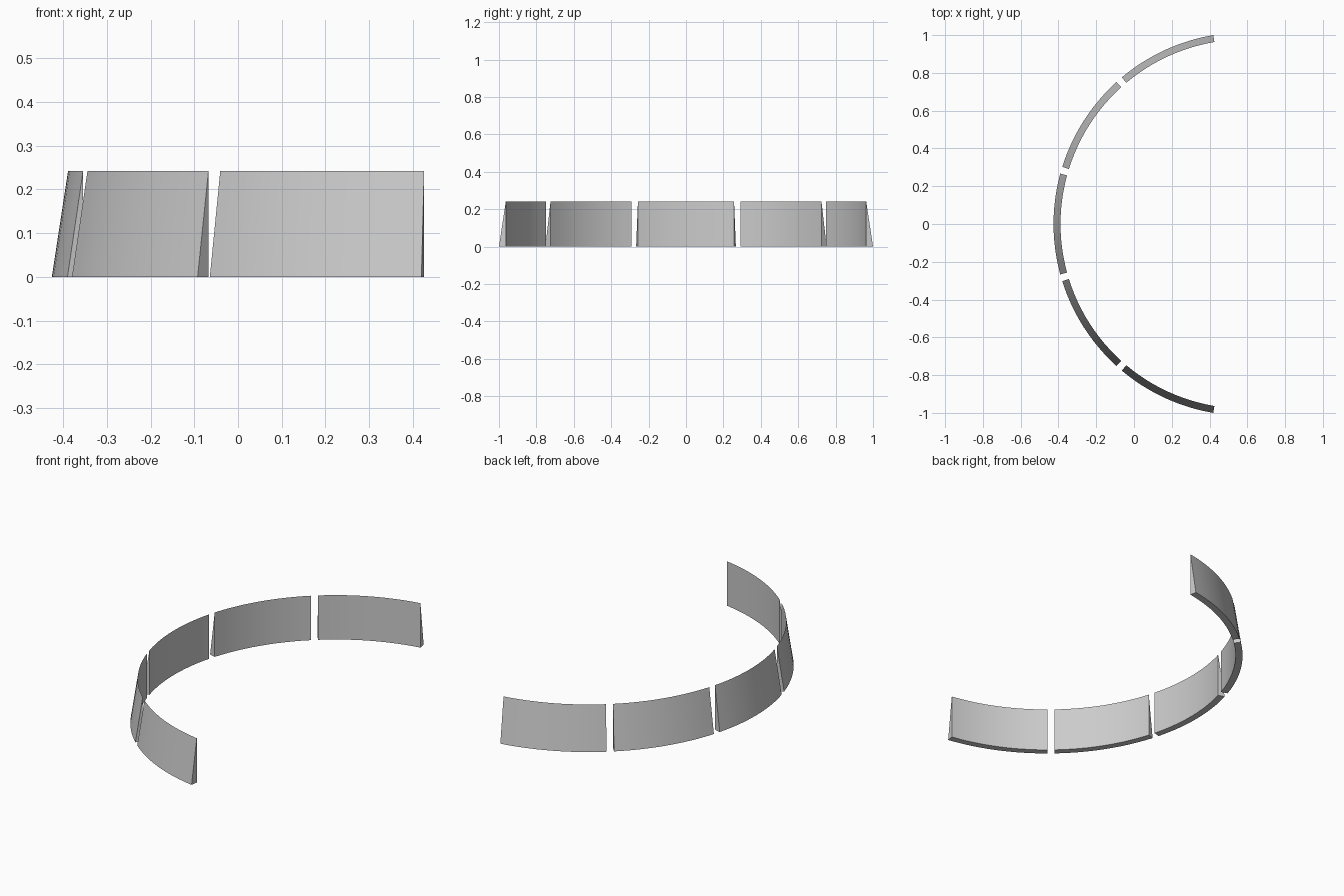
import bpy
import bmesh
from math import sin, cos, radians

cube = bpy.data.objects.get("Cube")
if cube:
    bpy.data.objects.remove(cube, do_unlink=True)

OUTER, INNER, HEIGHT = 1.014, 0.977, 0.242   # wedge section, radii from the arc centre
CENTRE_X = 0.588
SPAN, GAP = 30.5, 2.1                        # degrees per panel and between panels
STEPS = 12

grey = bpy.data.materials.new("plain grey")
grey.use_nodes = True
colour = (0.6, 0.6, 0.6, 1)
grey.diffuse_color = colour
grey.node_tree.nodes["Principled BSDF"].inputs["Base Color"].default_value = colour


def curved_panel(name, middle):
    """Sweep a triangular section, upright inside and sloping outside, along an arc."""
    section = [(OUTER, 0), (INNER, 0), (INNER, HEIGHT)]
    bm = bmesh.new()
    rings = []
    for i in range(STEPS + 1):
        a = radians(middle - SPAN / 2 + SPAN * i / STEPS)
        rings.append([bm.verts.new((CENTRE_X - r * cos(a), r * sin(a), z)) for r, z in section])
    for here, after in zip(rings, rings[1:]):
        for j in range(3):
            k = (j + 1) % 3
            bm.faces.new((here[j], here[k], after[k], after[j]))
    bm.faces.new(rings[0])
    bm.faces.new(rings[-1])
    bmesh.ops.recalc_face_normals(bm, faces=bm.faces)
    mesh = bpy.data.meshes.new(name)
    bm.to_mesh(mesh)
    bm.free()
    mesh.materials.append(grey)
    panel = bpy.data.objects.new(name, mesh)
    bpy.context.collection.objects.link(panel)
    return panel


# Five equal panels from front to back
names = ["front_panel", "front_middle_panel", "centre_panel", "back_middle_panel", "back_panel"]
panels = [curved_panel(n, (i - 2) * (SPAN + GAP)) for i, n in enumerate(names)]

# Smooth curve, sharp rims and ends
bpy.ops.object.select_all(action="DESELECT")
for panel in panels:
    panel.select_set(True)
bpy.context.view_layer.objects.active = panels[0]
bpy.ops.object.shade_smooth_by_angle(angle=radians(30))
